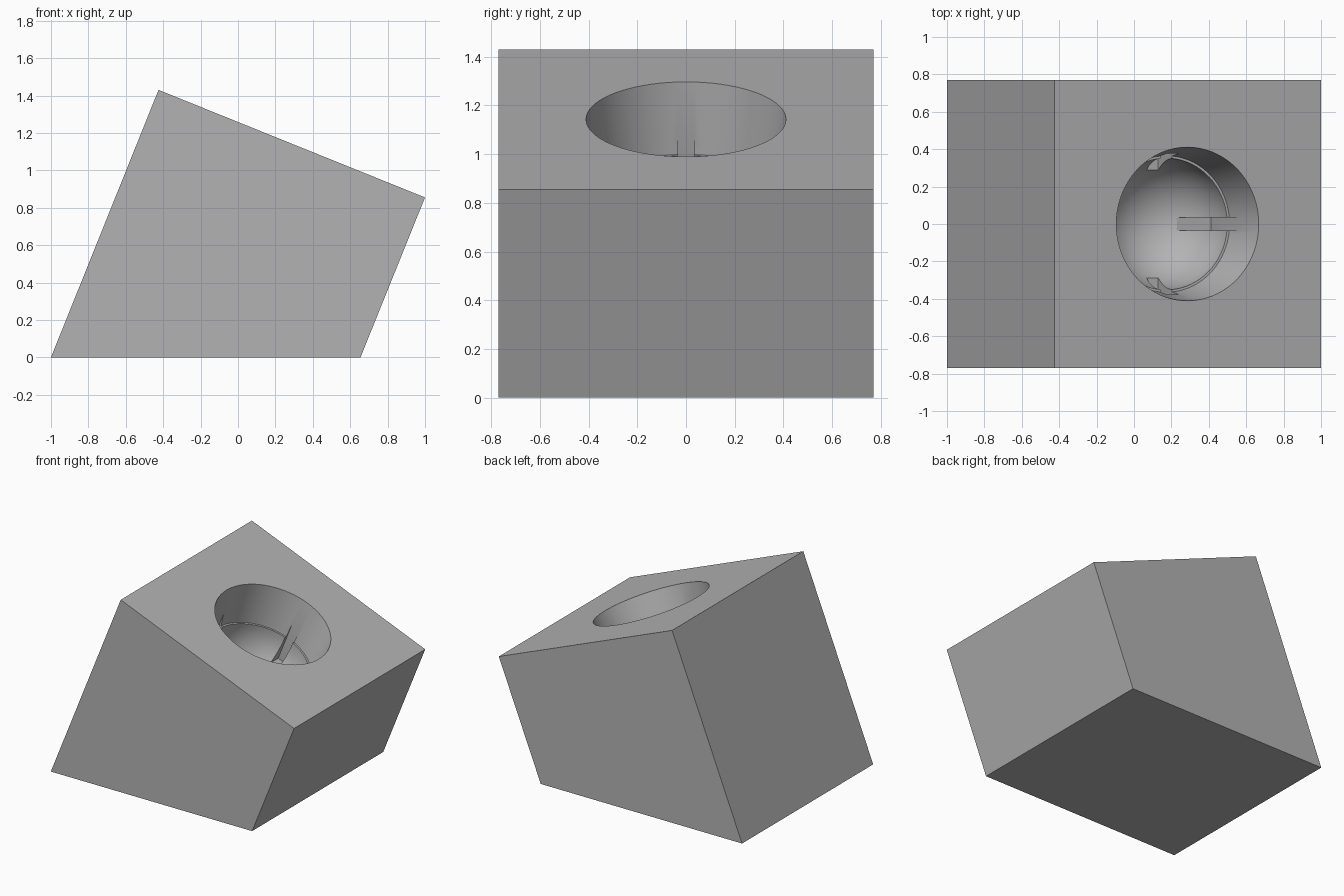
import bpy, bmesh, math
from mathutils import Matrix, Vector

default = bpy.data.objects.get("Cube")
if default:
    bpy.data.objects.remove(default, do_unlink=True)

TILT = math.radians(22)
HALF_DEPTH = 0.77
# Frame of the sloping face: local z is its normal, local x runs downhill
FACE = Matrix.Translation((0.285, 0, 1.14)) @ Matrix.Rotation(TILT, 4, 'Y')

grey = bpy.data.materials.new("mid_grey")
grey.use_nodes = True
colour = (0.45, 0.45, 0.45, 1)
grey.diffuse_color = colour
grey.node_tree.nodes["Principled BSDF"].inputs["Base Color"].default_value = colour


def make_object(name, bm):
    bmesh.ops.recalc_face_normals(bm, faces=bm.faces)
    mesh = bpy.data.meshes.new(name)
    bm.to_mesh(mesh)
    bm.free()
    mesh.materials.append(grey)
    obj = bpy.data.objects.new(name, mesh)
    bpy.context.collection.objects.link(obj)
    return obj


def carve(target, cutter):
    """Subtract the cutter from the target, then discard the cutter."""
    cutter.hide_render = True
    mod = target.modifiers.new("carve", 'BOOLEAN')
    mod.operation = 'DIFFERENCE'
    mod.solver = 'EXACT'
    mod.object = cutter
    bpy.context.view_layer.objects.active = target
    bpy.ops.object.modifier_apply(modifier=mod.name)
    bpy.data.objects.remove(cutter, do_unlink=True)


# Slanted block: side profile extruded front to back
bm = bmesh.new()
outline = [(-1, 0), (0.655, 0), (1, 0.855), (-0.425, 1.43)]
side = bm.faces.new([bm.verts.new((x, -HALF_DEPTH, z)) for x, z in outline])
extruded = bmesh.ops.extrude_face_region(bm, geom=[side])["geom"]
bmesh.ops.translate(bm, vec=(0, 2 * HALF_DEPTH, 0),
                    verts=[v for v in extruded if isinstance(v, bmesh.types.BMVert)])
block = make_object("slanted_block", bm)

# Round socket: tapered wall, small ledge and a bowl floor
BOWL_RADIUS, BOWL_DEPTH = 0.352, 0.3
profile = [(0, 0.1), (0.425, 0.1), (0.41, 0), (0.365, -BOWL_DEPTH)]
for i in range(17):
    a = math.pi / 2 * i / 16
    profile.append((BOWL_RADIUS * math.cos(a), -BOWL_DEPTH - BOWL_RADIUS * math.sin(a)))
bm = bmesh.new()
points = [bm.verts.new((r, 0, z)) for r, z in profile]
edges = [bm.edges.new(pair) for pair in zip(points, points[1:])]
bmesh.ops.spin(bm, geom=points + edges, cent=(0, 0, 0), axis=(0, 0, 1),
               angle=math.tau, steps=72)
bmesh.ops.remove_doubles(bm, verts=bm.verts, dist=0.0002)
bm.transform(FACE)
carve(block, make_object("socket_cutter", bm))

# Four narrow grooves around the socket wall, the downhill one deeper
for quarter in range(4):
    depth = 0.6 if quarter == 0 else 0.5
    bm = bmesh.new()
    bmesh.ops.create_cube(bm, size=1)
    bm.transform(FACE @ Matrix.Rotation(quarter * math.pi / 2, 4, 'Z')
                 @ Matrix.Translation((0.194, 0, 0.025 - depth / 2))
                 @ Matrix.Diagonal(Vector((0.368, 0.068, depth + 0.05, 1))))
    carve(block, make_object("groove_cutter", bm))

# Smooth socket with crisp block edges
bpy.ops.object.select_all(action='DESELECT')
block.select_set(True)
bpy.context.view_layer.objects.active = block
bpy.ops.object.shade_smooth_by_angle(angle=math.radians(25))
